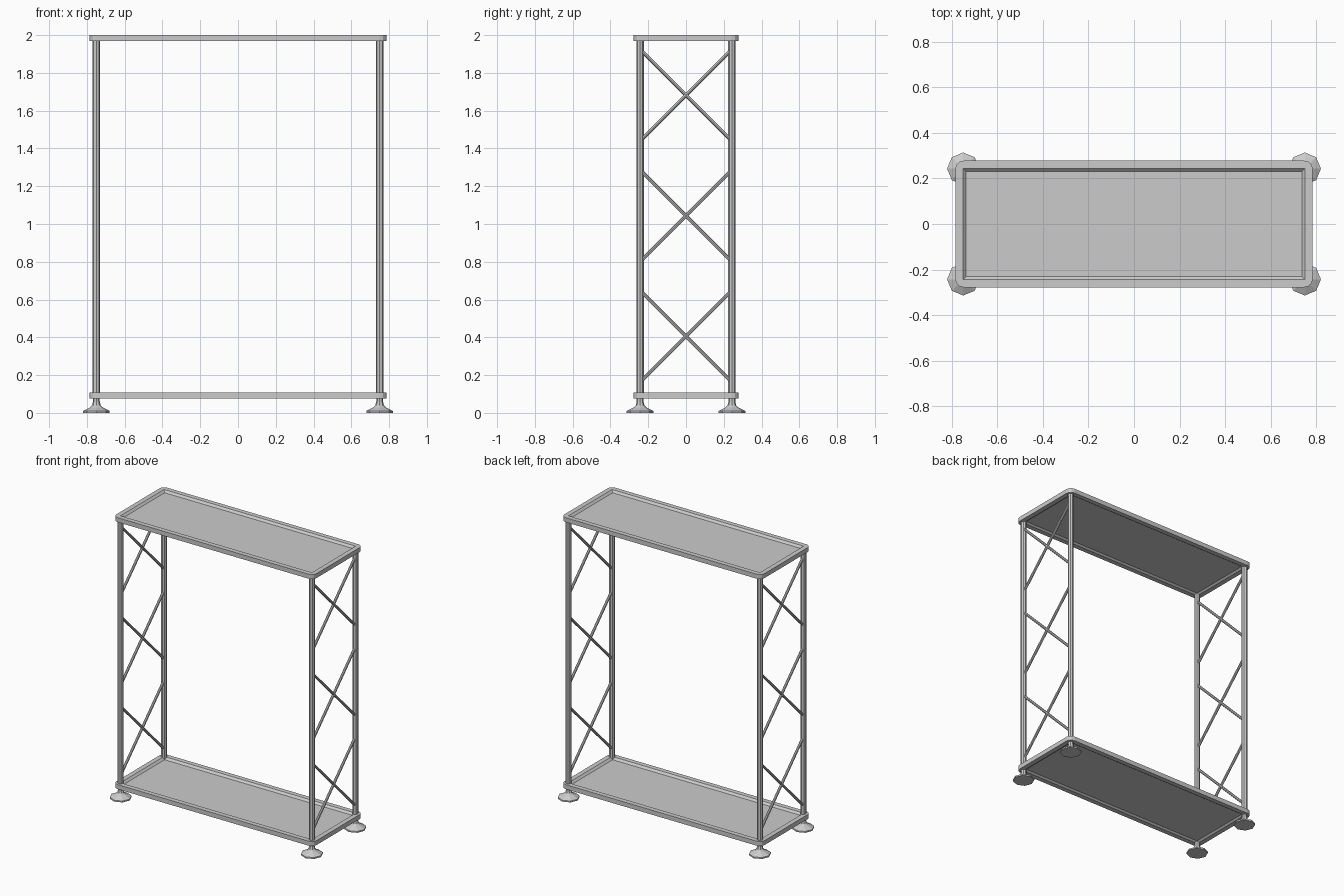
import bpy, bmesh, math
from mathutils import Vector

if "Cube" in bpy.data.objects:
    bpy.data.objects.remove(bpy.data.objects["Cube"])

PX, PY = 0.75, 0.243      # post centres
SX, SY = 0.785, 0.278     # shelf half sizes


def finish(bm, name):
    bmesh.ops.recalc_face_normals(bm, faces=bm.faces)
    me = bpy.data.meshes.new(name)
    bm.to_mesh(me)
    bm.free()
    ob = bpy.data.objects.new(name, me)
    bpy.context.collection.objects.link(ob)
    return ob


def rod(name, a, b, r, sides=8):
    a, b = Vector(a), Vector(b)
    d = b - a
    bm = bmesh.new()
    bmesh.ops.create_cone(bm, cap_ends=True, segments=sides, radius1=r, radius2=r, depth=d.length)
    bm.transform(d.to_track_quat('Z', 'Y').to_matrix().to_4x4())
    bmesh.ops.translate(bm, verts=bm.verts, vec=(a + b) / 2)
    return finish(bm, name)


def lathe(name, profile, x, y, sides=8):
    bm = bmesh.new()
    rings = [[bm.verts.new((x + r * math.cos(math.tau * i / sides),
                            y + r * math.sin(math.tau * i / sides), z))
              for i in range(sides)] for r, z in profile]
    for lo, hi in zip(rings, rings[1:]):
        for i in range(sides):
            j = (i + 1) % sides
            bm.faces.new((lo[i], lo[j], hi[j], hi[i]))
    bm.faces.new(rings[0])
    bm.faces.new(rings[-1])
    return finish(bm, name)


def tray(name, bottom, top):
    """Round-cornered board with a sloped recess above and below."""
    bm = bmesh.new()
    bmesh.ops.create_cube(bm, size=1)
    bmesh.ops.scale(bm, verts=bm.verts, vec=(2 * SX, 2 * SY, top - bottom))
    bmesh.ops.translate(bm, verts=bm.verts, vec=(0, 0, (top + bottom) / 2))
    bm.normal_update()
    for side, depth in ((1, 0.014), (-1, 0.01)):
        face = next(f for f in bm.faces if f.normal.z * side > 0.9)
        bmesh.ops.inset_region(bm, faces=[face], thickness=0.048)
        bmesh.ops.inset_region(bm, faces=[face], thickness=0.02)
        bmesh.ops.translate(bm, verts=face.verts, vec=(0, 0, -side * depth))
    corners = [e for e in bm.edges
               if abs(e.verts[0].co.z - e.verts[1].co.z) > 0.02
               and all(abs(v.co.x) > SX - 0.001 for v in e.verts)]
    bmesh.ops.bevel(bm, geom=corners, offset=0.036, segments=3, profile=0.5, affect='EDGES')
    return finish(bm, name)


# Shelves
tray("bottom_shelf", 0.075, 0.107)
tray("top_shelf", 1.968, 2.0)

foot_profile = [(0.071, 0.0), (0.071, 0.01), (0.034, 0.029),
                (0.023, 0.04), (0.018, 0.06), (0.018, 0.08)]
for sx, side in ((-1, "left"), (1, "right")):
    # Posts and feet
    for sy, end in ((-1, "front"), (1, "back")):
        rod(f"{end}_{side}_post", (sx * PX, sy * PY, 0.08), (sx * PX, sy * PY, 1.98), 0.0195)
        lathe(f"{end}_{side}_foot", foot_profile, sx * PX, sy * PY)
    # Crossed end braces
    for n, zc in enumerate((0.405, 1.043, 1.682)):
        for s, way in ((-1, "falling"), (1, "rising")):
            rod(f"{side}_brace_{n + 1}_{way}", (sx * PX, -0.233, zc - s * 0.233),
                (sx * PX, 0.233, zc + s * 0.233), 0.0095)
